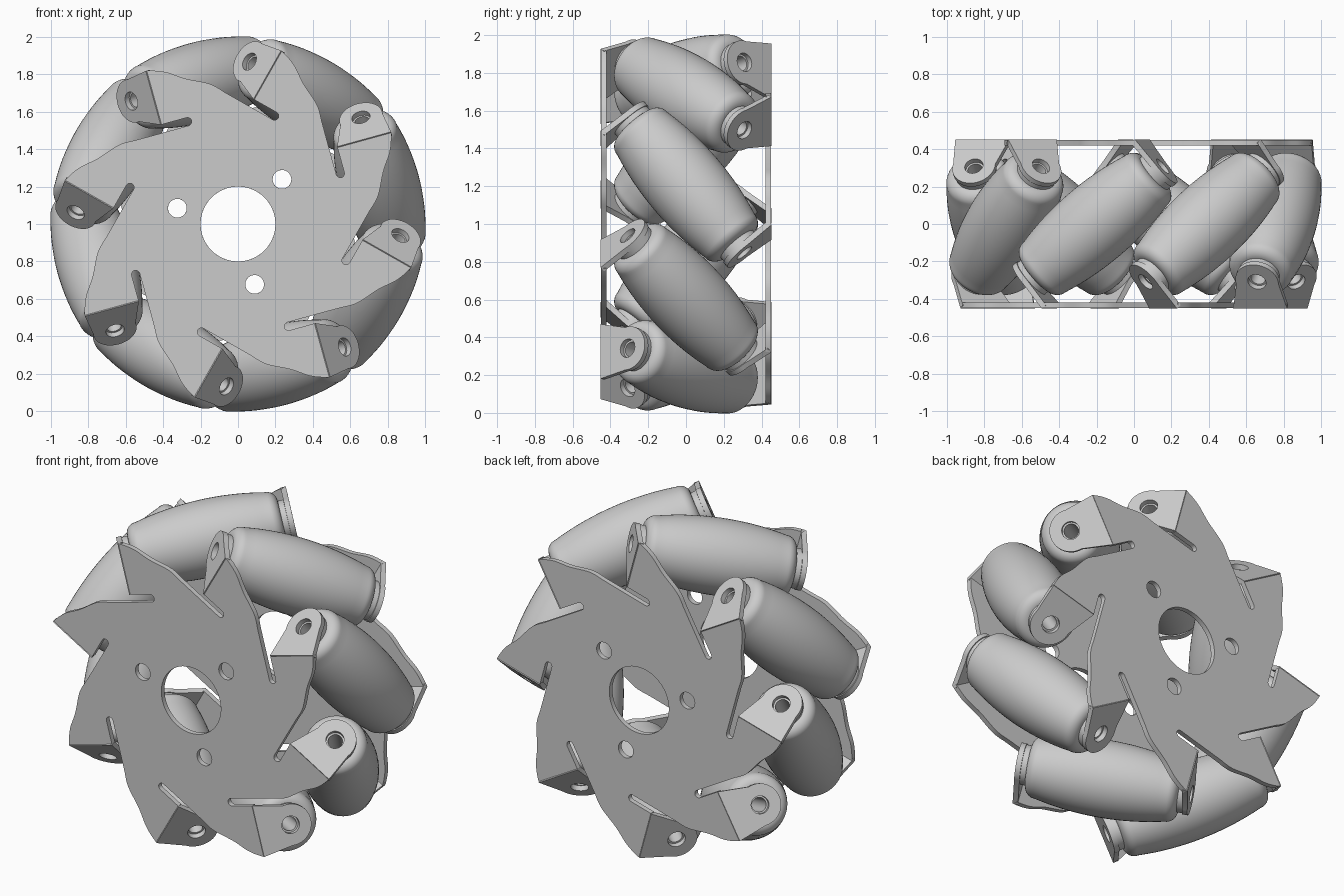
import bpy, bmesh, math
from mathutils import Matrix, Vector

cube = bpy.data.objects.get("Cube")
if cube:
    bpy.data.objects.remove(cube, do_unlink=True)

COUNT = 8
STEP = math.tau / COUNT
BASE = math.radians(105.4)          # direction of the first roller
R_AXIS = 0.785                      # roller centre distance from the hub
HOLE_T, HOLE_Y = 0.364, 0.30        # tab hole: sideways and depth offsets
PLATE_Y, THICK = 0.435, 0.03
TILT = math.atan2(HOLE_T, HOLE_Y)
HOLE_U = (PLATE_Y - HOLE_Y) / math.sin(TILT)
FOLD_T = HOLE_T - HOLE_U * math.cos(TILT)
CENTRE = Vector((0, 0, 1))

grey = bpy.data.materials.new("light_grey")
grey.use_nodes = True
colour = (0.6, 0.6, 0.6, 1)
grey.diffuse_color = colour
grey.node_tree.nodes["Principled BSDF"].inputs["Base Color"].default_value = colour


def axes(a):
    """Radial and sideways directions in the wheel plane."""
    return (Vector((math.cos(a), 0, math.sin(a))),
            Vector((-math.sin(a), 0, math.cos(a))))


def frame(x, y, z, origin):
    m = Matrix((x, y, z)).transposed().to_4x4()
    m.translation = origin
    return m


def arc(cx, cy, r, start, end, n):
    return [(cx + r * math.cos(start + (end - start) * i / n),
             cy + r * math.sin(start + (end - start) * i / n)) for i in range(n + 1)]


def ring(cx, cy, r, n=40):
    return arc(cx, cy, r, 0, math.tau, n)[:-1]


def finish(name, mesh, matrix):
    mesh.materials.clear()
    mesh.materials.append(grey)
    ob = bpy.data.objects.new(name, mesh)
    bpy.context.collection.objects.link(ob)
    ob.matrix_world = matrix
    mesh.shade_smooth()
    mesh.set_sharp_from_angle(angle=math.radians(35))
    return ob


def sheet(loops):
    """Flat sheet of even thickness: outline first, then its holes."""
    cu = bpy.data.curves.new("sheet", "CURVE")
    cu.dimensions = "2D"
    cu.fill_mode = "BOTH"
    cu.extrude = THICK / 2
    for pts in loops:
        sp = cu.splines.new("POLY")
        sp.points.add(len(pts) - 1)
        for p, (x, y) in zip(sp.points, pts):
            p.co = (x, y, 0, 1)
        sp.use_cyclic_u = True
    tmp = bpy.data.objects.new("sheet", cu)
    bpy.context.collection.objects.link(tmp)
    deps = bpy.context.evaluated_depsgraph_get()
    mesh = bpy.data.meshes.new_from_object(tmp.evaluated_get(deps))
    bpy.data.objects.remove(tmp)
    bm = bmesh.new()
    bm.from_mesh(mesh)
    bmesh.ops.remove_doubles(bm, verts=bm.verts, dist=1e-5)
    bmesh.ops.recalc_face_normals(bm, faces=bm.faces)
    bm.to_mesh(mesh)
    bm.free()
    return mesh


def smooth_path(pts, n=6):
    """Catmull-Rom curve through the inner points."""
    out = []
    for a, b, c, d in zip(pts, pts[1:], pts[2:], pts[3:]):
        for i in range(n):
            t = i / n
            out.append(tuple(0.5 * (2 * q + (r - p) * t + (2 * p - 5 * q + 4 * r - s) * t ** 2
                             + (3 * q - p - 3 * r + s) * t ** 3)
                             for p, q, r, s in zip(a, b, c, d)))
    return out


# Plate outline: each sector has a relief slot, a fold edge and a swept shoulder
sector = [(0.577, 0.32)]
sector += arc(0.599, 0.115, 0.022, math.pi, math.tau, 8)
sector += [(0.621, FOLD_T), (0.92, FOLD_T)]
nxt = lambda r, t: (r * math.cos(STEP) + t * math.sin(STEP),
                    t * math.cos(STEP) - r * math.sin(STEP))
shoulder = [(0.93, 0.33), (0.92, FOLD_T), (0.887, 0.159), (0.825, 0.066),
            nxt(0.577, 0.50), nxt(0.577, 0.40), nxt(0.577, 0.32)]
sector += smooth_path(shoulder)[1:]

outline = []
for k in range(COUNT):
    e_r, e_t = axes(BASE - k * STEP)
    for r, t in sector:
        p = e_r * r + e_t * t
        outline.append((p.x, p.z))
bolts = [ring(0.335 * math.cos(BASE + a), 0.335 * math.sin(BASE + a), 0.05, 28)
         for a in (math.pi / 3, math.pi, -math.pi / 3)]
plate_mesh = sheet([outline, ring(0, 0, 0.2, 64)] + bolts)

# Bent tab: wide at the fold, round around the pin hole
tab_outline = [(0.621, -0.01)] + arc(R_AXIS, HOLE_U, 0.118, math.radians(188),
                                    math.radians(-8), 24) + [(0.92, -0.01)]
tab_mesh = sheet([tab_outline, ring(R_AXIS, HOLE_U, 0.05, 28)])


def lathe(profile, n=48):
    bm = bmesh.new()
    vs = [bm.verts.new((r, 0, s)) for s, r in profile]
    es = [bm.edges.new((a, b)) for a, b in zip(vs, vs[1:] + vs[:1])]
    bmesh.ops.spin(bm, geom=vs + es, axis=(0, 0, 1), cent=(0, 0, 0),
                   angle=math.tau, steps=n, use_duplicate=False)
    bmesh.ops.remove_doubles(bm, verts=bm.verts, dist=1e-5)
    bmesh.ops.recalc_face_normals(bm, faces=bm.faces)
    mesh = bpy.data.meshes.new("lathe")
    bm.to_mesh(mesh)
    bm.free()
    return mesh


# Barrel roller: crowned so the wheel rim is round, with rounded ends and bushings
BORE, END, ROUND = 0.04, 0.425, 0.06
crown = lambda s: math.sqrt(1 - (s * math.sin(TILT)) ** 2) - R_AXIS
edge = crown(END - ROUND) - ROUND
half = [(s * (END - ROUND) / 8, crown(s * (END - ROUND) / 8)) for s in range(8)]
half += arc(END - ROUND, edge, ROUND, math.pi / 2, 0, 8)
half += [(END, 0.112), (0.456, 0.112), (0.456, BORE)]
roller_mesh = lathe([(-s, r) for s, r in reversed(half[1:])] + half)

# Assemble the front, then turn it half a turn about a roller's radius for the back
turn = (Matrix.Translation(CENTRE) @ Matrix.Rotation(math.pi, 4, axes(BASE)[0])
        @ Matrix.Translation(-CENTRE))
Y = Vector((0, 1, 0))
front = frame(Vector((1, 0, 0)), Vector((0, 0, 1)), -Y, CENTRE - Y * PLATE_Y)
finish("front_plate", plate_mesh, front)
finish("back_plate", plate_mesh.copy(), turn @ front)

for k in range(COUNT):
    e_r, e_t = axes(BASE - k * STEP)
    along = e_t * math.cos(TILT) + Y * math.sin(TILT)
    m = frame(e_r, along, e_r.cross(along), CENTRE + e_t * FOLD_T - Y * PLATE_Y)
    finish(f"front_tab_{k + 1}", tab_mesh.copy(), m)
    finish(f"back_tab_{k + 1}", tab_mesh.copy(), turn @ m)
    pin = -e_t * math.sin(TILT) + Y * math.cos(TILT)
    finish(f"roller_{k + 1}", roller_mesh.copy(),
           frame(e_r, pin.cross(e_r), pin, CENTRE + e_r * R_AXIS))
